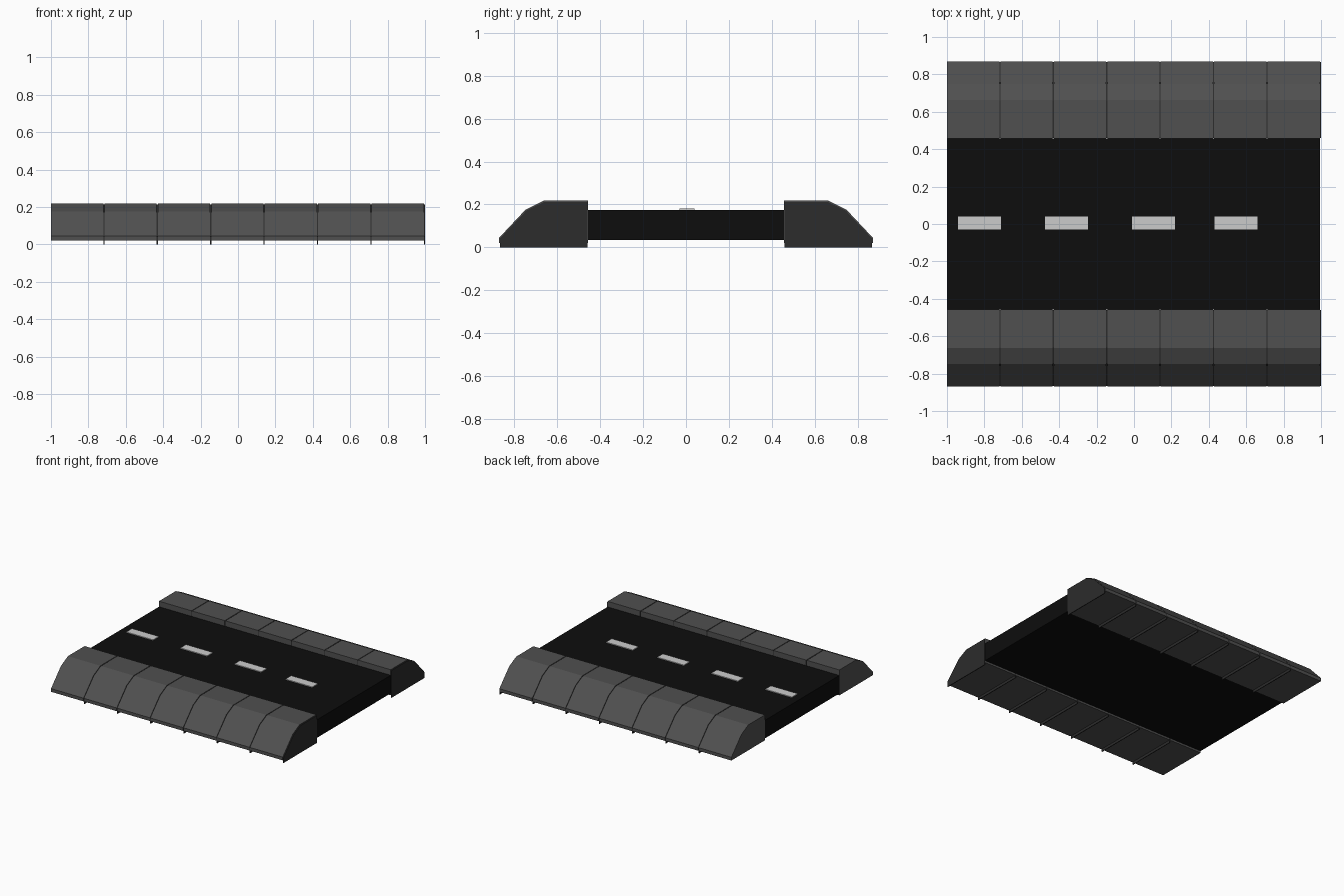
import bpy, bmesh

if "Cube" in bpy.data.objects:
    bpy.data.objects.remove(bpy.data.objects["Cube"])


def material(name, grey):
    m = bpy.data.materials.new(name)
    m.diffuse_color = (grey, grey, grey, 1)
    m.use_nodes = True
    m.node_tree.nodes["Principled BSDF"].inputs["Base Color"].default_value = m.diffuse_color
    return m


kerb_mat = material("kerb_grey", 0.08)
joint_mat = material("joint_grey", 0.025)
road_mat = material("asphalt", 0.004)
paint_mat = material("white_paint", 0.75)


def prism(name, profile, x0, x1, mat):
    """Extrude a (y, z) profile from x0 to x1."""
    bm = bmesh.new()
    face = bm.faces.new([bm.verts.new((x0, y, z)) for y, z in profile])
    ext = bmesh.ops.extrude_face_region(bm, geom=[face])
    moved = [v for v in ext["geom"] if isinstance(v, bmesh.types.BMVert)]
    bmesh.ops.translate(bm, verts=moved, vec=(x1 - x0, 0, 0))
    bmesh.ops.recalc_face_normals(bm, faces=bm.faces)
    mesh = bpy.data.meshes.new(name)
    bm.to_mesh(mesh)
    bm.free()
    mesh.materials.append(mat)
    obj = bpy.data.objects.new(name, mesh)
    bpy.context.collection.objects.link(obj)
    return obj


def box_profile(y0, y1, z0, z1):
    return [(y0, z0), (y1, z0), (y1, z1), (y0, z1)]


# Road slab
prism("road_slab", box_profile(-0.457, 0.457, 0.035, 0.175), -1, 0.995, road_mat)

# Dashed centre line
for i, x in enumerate((-0.94, -0.475, -0.01, 0.43)):
    prism(f"lane_dash_{i}", box_profile(-0.03, 0.04, 0.17, 0.181), x, x + 0.23, paint_mat)

# Kerb blocks with thin joint plates after each one, on both sides
block = [(0.457, 0.02), (0.457, 0.218), (0.663, 0.218), (0.748, 0.175),
         (0.87, 0.045), (0.87, 0.02)]
plate = [(0.459, 0.0), (0.459, 0.212), (0.661, 0.212), (0.744, 0.171),
         (0.867, 0.042), (0.867, 0.0)]
pitch, gap = 0.2857, 0.006
for side, s in (("front", -1), ("back", 1)):
    for i in range(7):
        x = -1 + i * pitch
        end = x + pitch - gap
        prism(f"{side}_kerb_block_{i}", [(s * y, z) for y, z in block], x, end, kerb_mat)
        prism(f"{side}_kerb_joint_{i}", [(s * y, z) for y, z in plate],
              end, x + pitch, joint_mat)
